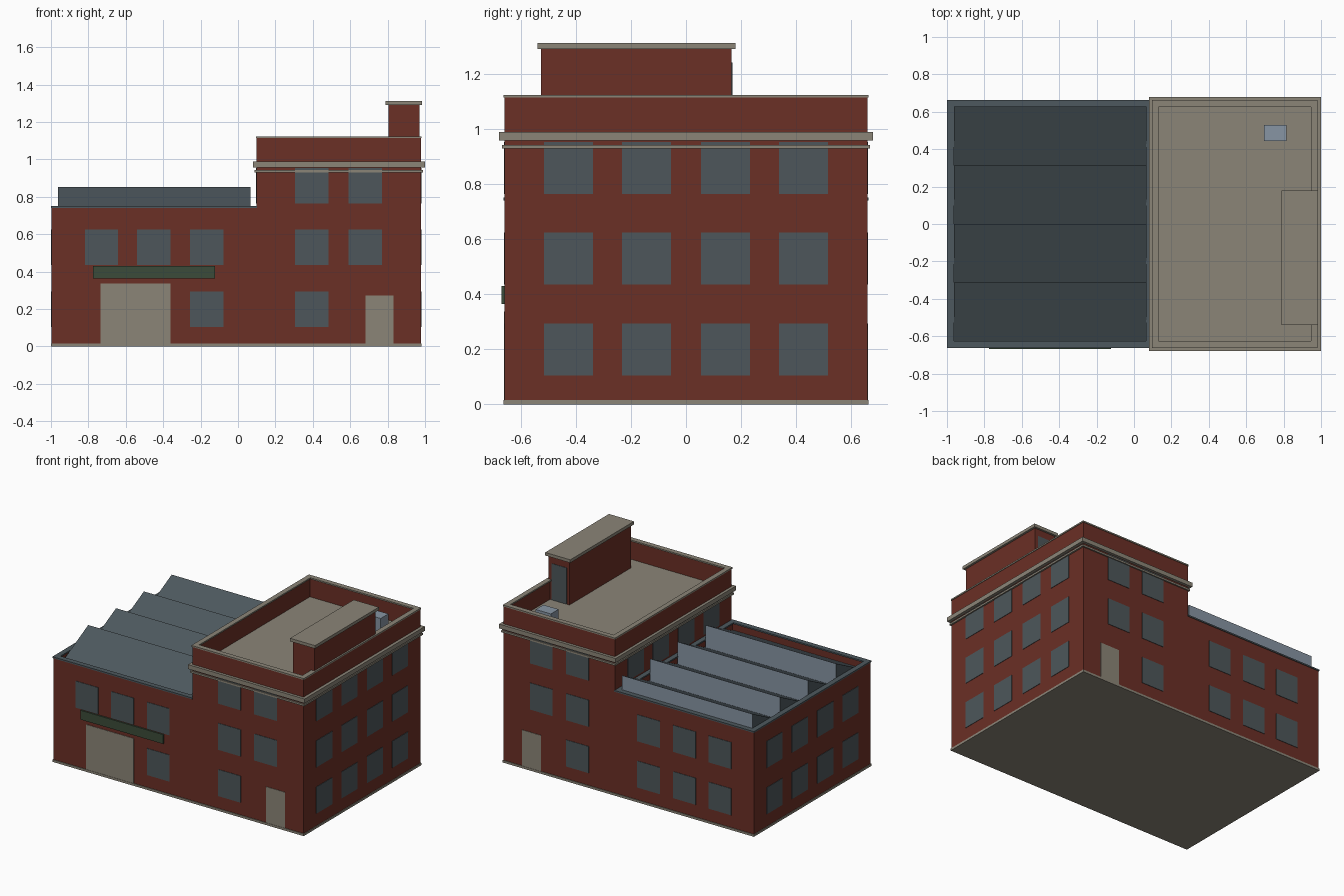
import bpy, bmesh

cube = bpy.data.objects.get("Cube")
if cube:
    bpy.data.objects.remove(cube, do_unlink=True)


def material(name, rgb):
    m = bpy.data.materials.new(name)
    m.use_nodes = True
    color = (*rgb, 1)
    m.diffuse_color = color
    bsdf = m.node_tree.nodes["Principled BSDF"]
    bsdf.inputs["Base Color"].default_value = color
    bsdf.inputs["Roughness"].default_value = 0.8
    return m


brick = material("brick red", (0.147, 0.029, 0.019))
stone = material("warm concrete", (0.26, 0.235, 0.187))
slate = material("slate grey", (0.075, 0.098, 0.112))
glass = material("window glass", (0.075, 0.094, 0.103))
pale = material("pale blue grey", (0.245, 0.3, 0.37))
green = material("awning green", (0.044, 0.07, 0.041))


def finish(name, bm, *mats):
    bmesh.ops.recalc_face_normals(bm, faces=bm.faces)
    mesh = bpy.data.meshes.new(name)
    bm.to_mesh(mesh)
    bm.free()
    for m in mats:
        mesh.materials.append(m)
    obj = bpy.data.objects.new(name, mesh)
    bpy.context.scene.collection.objects.link(obj)
    return obj


def add_box(bm, xs, ys, zs):
    verts = bmesh.ops.create_cube(bm, size=1)["verts"]
    for v in verts:
        v.co = [r[0] if c < 0 else r[1] for c, r in zip(v.co, (xs, ys, zs))]
    return verts


def box(name, xs, ys, zs, mat):
    bm = bmesh.new()
    add_box(bm, xs, ys, zs)
    return finish(name, bm, mat)


def walls_with_roof(name, xs, ys, top, rim, roof_z, roof_mat):
    """Solid block whose top is inset and sunk behind a parapet."""
    bm = bmesh.new()
    add_box(bm, xs, ys, (0.005, top))
    bm.normal_update()
    roof = max(bm.faces, key=lambda f: f.calc_center_median().z)
    bmesh.ops.inset_region(bm, faces=[roof], thickness=rim)
    # Extrude the inset face down to the roof level
    floor = bmesh.ops.extrude_discrete_faces(bm, faces=[roof])["faces"][0]
    for v in floor.verts:
        v.co.z = roof_z
    floor.material_index = 1
    return finish(name, bm, brick, roof_mat)


def ring(name, xs, ys, zs, width, mat):
    """Rectangular band, open in the middle."""
    bm = bmesh.new()
    loops = []
    for z, inset in ((zs[0], 0), (zs[1], 0), (zs[1], width), (zs[0], width)):
        x0, x1, y0, y1 = xs[0] + inset, xs[1] - inset, ys[0] + inset, ys[1] - inset
        loops.append([bm.verts.new((x, y, z))
                      for x, y in ((x0, y0), (x1, y0), (x1, y1), (x0, y1))])
    for a, b in zip(loops, loops[1:] + loops[:1]):
        for i in range(4):
            j = (i + 1) % 4
            bm.faces.new((a[i], a[j], b[j], b[i]))
    return finish(name, bm, mat)


# Main volumes
Y = 0.658
DEPTH = (-Y, Y)
LOW_X, TALL_X = (-0.996, 0.1), (0.1, 0.978)
box("base_slab", (-1, 0.982), (-0.663, 0.663), (0, 0.016), stone)
walls_with_roof("low_hall", LOW_X, DEPTH, 0.742, 0.032, 0.69, slate)
walls_with_roof("tall_block", TALL_X, DEPTH, 1.115, 0.03, 0.98, stone)

# Copings and cornices
ring("low_coping", (-1, 0.102), (-0.663, 0.663), (0.74, 0.75), 0.037, slate)
ring("tall_coping", (0.096, 0.982), (-0.662, 0.662), (1.113, 1.123), 0.036, stone)
ring("main_cornice", (0.08, 1.0), (-0.678, 0.678), (0.957, 0.988), 0.03, stone)
ring("lower_cornice", (0.089, 0.99), (-0.668, 0.668), (0.929, 0.942), 0.02, stone)

# Sawtooth roof: sloping slate towards the front, upright pale glazing at the back
bm = bmesh.new()
pitch = 0.3135
for n in range(4):
    y0 = -0.627 + n * pitch
    y1 = y0 + pitch
    ends = [[bm.verts.new((x, y, z)) for y, z in ((y0, 0.691), (y1, 0.691), (y1, 0.852))]
            for x in (-0.962, 0.066)]
    a, b = ends
    bm.faces.new(a)
    bm.faces.new(b)
    for i in range(3):
        j = (i + 1) % 3
        face = bm.faces.new((a[i], a[j], b[j], b[i]))
        face.material_index = 1 if i == 1 else 0
finish("sawtooth_roof", bm, slate, pale)

# Windows, as thin plates on each wall
COLS_LOW = (-0.73, -0.45, -0.167)
COLS_TALL = (0.395, 0.68)
COLS_SIDE = (-0.427, -0.144, 0.143, 0.426)
GROUND, MIDDLE, UPPER = (0.104, 0.294), (0.434, 0.624), (0.763, 0.953)
HALF, THIN = 0.089, 0.003


def windows(name, axis, wall, rows):
    bm = bmesh.new()
    span = (wall - THIN, wall + THIN)
    for zs, cols in rows:
        for c in cols:
            wide = (c - HALF, c + HALF)
            if axis == "y":
                add_box(bm, wide, span, zs)
            else:
                add_box(bm, span, wide, zs)
    return finish(name, bm, glass)


windows("front_windows", "y", -Y, [
    (GROUND, (COLS_LOW[2], COLS_TALL[0])), (MIDDLE, COLS_LOW + COLS_TALL), (UPPER, COLS_TALL)])
windows("back_windows", "y", Y, [
    (GROUND, COLS_LOW + COLS_TALL[:1]), (MIDDLE, COLS_LOW + COLS_TALL), (UPPER, COLS_TALL)])
windows("left_windows", "x", TALL_X[1], [(z, COLS_SIDE) for z in (GROUND, MIDDLE, UPPER)])
windows("right_windows", "x", LOW_X[0], [(z, COLS_SIDE) for z in (GROUND, MIDDLE)])
windows("upper_right_windows", "x", TALL_X[0], [(UPPER, COLS_SIDE)])

# Doors and awning
box("loading_door", (-0.735, -0.36), (-Y - THIN, -Y + THIN), (0.016, 0.336), stone)
for side, y in (("front", -Y), ("back", Y)):
    box(side + "_door", (0.682, 0.832), (y - THIN, y + THIN), (0.016, 0.272), stone)
box("awning", (-0.775, -0.122), (-0.669, -0.65), (0.364, 0.43), green)

# Rooftop stair house and vent unit
box("stair_house", (0.804, 0.97), (-0.526, 0.165), (0.975, 1.292), brick)
box("stair_house_cap", (0.788, 0.985), (-0.539, 0.179), (1.29, 1.312), stone)
box("stair_house_door", (0.825, 0.945), (0.162, 0.168), (0.981, 1.24), glass)
box("vent_unit", (0.695, 0.815), (0.443, 0.53), (0.975, 1.085), pale)
